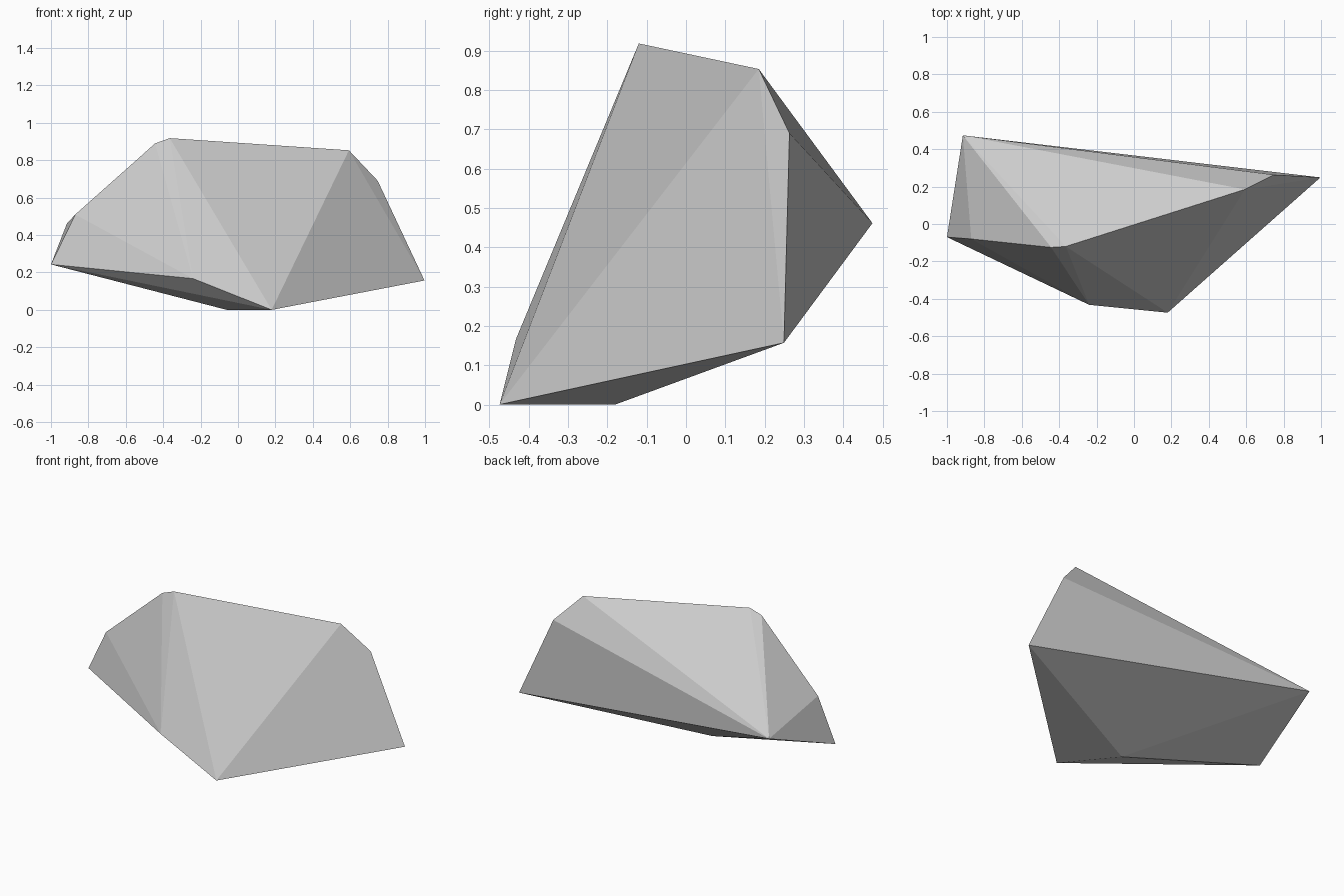
import bpy, bmesh

if "Cube" in bpy.data.objects:
    bpy.data.objects.remove(bpy.data.objects["Cube"])

# Stone material
grey = bpy.data.materials.new("stone_grey")
grey.diffuse_color = (0.6, 0.6, 0.6, 1)
grey.use_nodes = True
grey.node_tree.nodes["Principled BSDF"].inputs["Base Color"].default_value = grey.diffuse_color

# Corner points of the faceted rock
corners = [
    (-1.0, -0.07, 0.243), (-0.87, -0.08, 0.51), (-0.443, -0.125, 0.89),
    (-0.365, -0.12, 0.918), (0.593, 0.185, 0.853), (0.747, 0.263, 0.69),
    (0.997, 0.249, 0.157), (0.18, -0.474, 0.0), (-0.24, -0.432, 0.167),
    (-0.915, 0.474, 0.461), (-0.06, -0.18, 0.0),
]

# Rock: convex flat-shaded hull around the corners
bm = bmesh.new()
for c in corners:
    bm.verts.new(c)
bmesh.ops.convex_hull(bm, input=bm.verts)
bmesh.ops.recalc_face_normals(bm, faces=bm.faces)
mesh = bpy.data.meshes.new("rock")
bm.to_mesh(mesh)
bm.free()
mesh.materials.append(grey)
rock = bpy.data.objects.new("rock", mesh)
bpy.context.collection.objects.link(rock)
